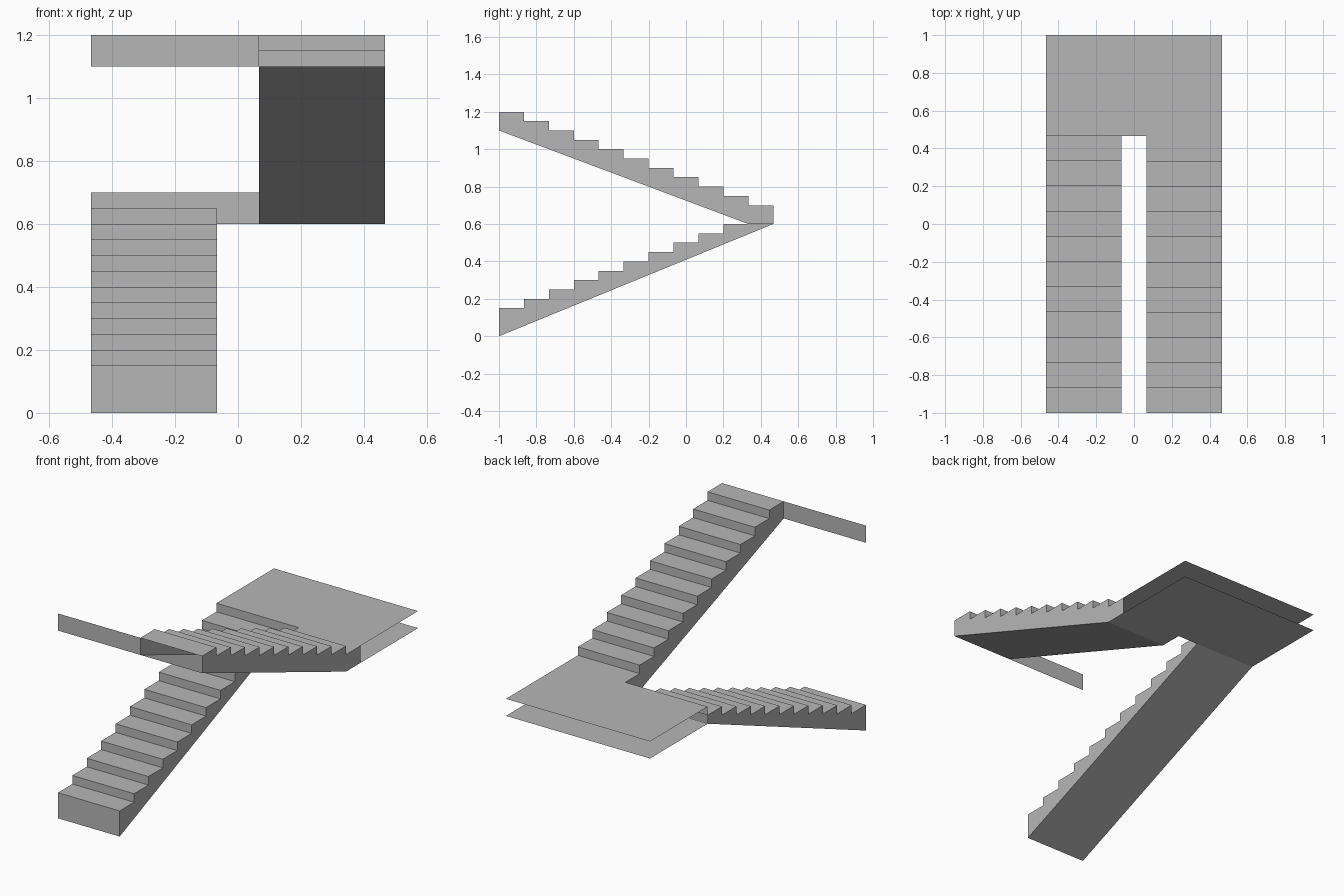
import bpy
import bmesh

cube = bpy.data.objects.get("Cube")
if cube:
    bpy.data.objects.remove(cube, do_unlink=True)

OUT, INN = 0.467, 0.067      # outer and inner x of the flights
GOING, RISE = 0.4 / 3, 0.05  # tread depth and riser height
EDGE = -1 + 11 * GOING       # front edge of the landing

concrete = bpy.data.materials.new("concrete grey")
concrete.use_nodes = True
grey = (0.47, 0.47, 0.47, 1)
concrete.diffuse_color = grey
concrete.node_tree.nodes["Principled BSDF"].inputs["Base Color"].default_value = grey


def finish(name, bm):
    mesh = bpy.data.meshes.new(name)
    bm.to_mesh(mesh)
    bm.free()
    mesh.materials.append(concrete)
    obj = bpy.data.objects.new(name, mesh)
    bpy.context.collection.objects.link(obj)


def flight(name, profile, x0, x1, is_open):
    """Extrude a (y, z) profile across x, then remove the open end faces."""
    bm = bmesh.new()
    side = bm.faces.new([bm.verts.new((x0, y, z)) for y, z in profile])
    new = bmesh.ops.extrude_face_region(bm, geom=[side], use_keep_orig=True)["geom"]
    verts = [v for v in new if isinstance(v, bmesh.types.BMVert)]
    bmesh.ops.translate(bm, verts=verts, vec=(x1 - x0, 0, 0))
    bmesh.ops.recalc_face_normals(bm, faces=bm.faces[:])
    ends = [f for f in bm.faces
            if abs(f.normal.y) > 0.99 and is_open(f.calc_center_median().y)]
    bmesh.ops.delete(bm, geom=ends, context='FACES_ONLY')
    finish(name, bm)


def sheet(name, corners):
    bm = bmesh.new()
    bm.faces.new([bm.verts.new(c) for c in corners])
    finish(name, bm)


def upright(name, x0, x1, y, z0, z1):
    sheet(name, [(x0, y, z0), (x1, y, z0), (x1, y, z1), (x0, y, z1)])


# Lower flight, climbing towards the back
lower = [(EDGE, 0.6), (-1, 0)]
for k in range(11):
    z = 0.15 + RISE * k
    lower += [(-1 + GOING * k, z), (-1 + GOING * (k + 1), z)]
flight("lower_flight", lower, -OUT, -INN, lambda y: y > EDGE - 0.01)

# Upper flight, climbing back towards the front, open at both ends
upper = [(-1, 1.1), (EDGE - GOING, 0.6), (EDGE, 0.6)]
for k in range(11):
    z = 0.7 + RISE * k
    upper += [(EDGE - GOING * k, z), (EDGE - GOING * (k + 1), z)]
flight("upper_flight", upper, INN, OUT,
       lambda y: y > EDGE - 0.01 or y < -0.99)

# Landing: two thin sheets with open outer sides
top = [(-OUT, EDGE, 0.7), (OUT, EDGE, 0.7), (OUT, 1, 0.7), (-OUT, 1, 0.7)]
sheet("landing_top", top)
sheet("landing_underside", [(x, y, 0.6) for x, y, z in reversed(top)])
upright("landing_front_edge", -INN, INN, EDGE, 0.6, 0.7)
upright("landing_last_riser", -OUT, -INN, EDGE, 0.65, 0.7)

# Upper floor edge beside the top step
upright("upper_floor_edge", -OUT, INN, -1, 1.1, 1.2)
